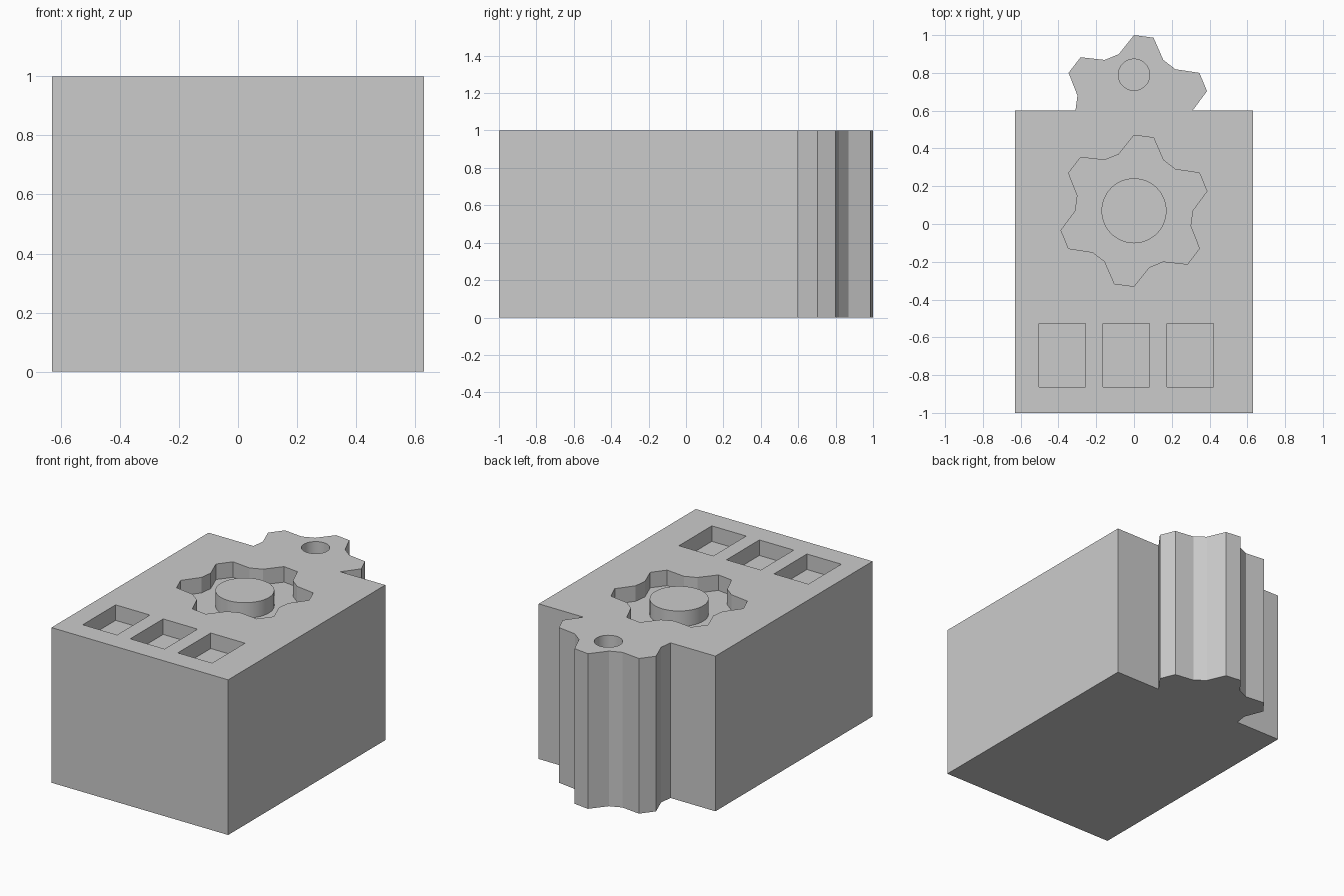
import bpy
import bmesh
from math import radians, sin, cos

cube = bpy.data.objects.get("Cube")
if cube:
    bpy.data.objects.remove(cube, do_unlink=True)

grey = bpy.data.materials.new("plain grey")
grey.use_nodes = True
grey.diffuse_color = (0.6, 0.6, 0.6, 1)
grey.node_tree.nodes["Principled BSDF"].inputs["Base Color"].default_value = (0.6, 0.6, 0.6, 1)

TOP = 1.0
FLOOR = 0.9     # level of the recess floors
ABOVE = 1.1     # cutters poke out past the top


def gear(cy, first=0, last=23):
    """Six-toothed outline, counted clockwise in 15 degree steps from the back."""
    points = []
    for i in range(first, last + 1):
        r = 0.4 if i % 4 < 2 else 0.31
        a = radians(90 - 15 * i)
        points.append((r * cos(a), cy + r * sin(a)))
    return points[::-1]


def circle(cy, r, sides=48):
    steps = [radians(360 * i / sides) for i in range(sides)]
    return [(r * cos(a), cy + r * sin(a)) for a in steps]


def rectangle(x, y, w, d):
    return [(x, y), (x + w, y), (x + w, y + d), (x, y + d)]


def prism(name, outline, z0, z1):
    bm = bmesh.new()
    base = bm.faces.new([bm.verts.new((x, y, z0)) for x, y in outline])
    side = bmesh.ops.extrude_face_region(bm, geom=[base], use_keep_orig=True)
    verts = [g for g in side["geom"] if isinstance(g, bmesh.types.BMVert)]
    bmesh.ops.translate(bm, verts=verts, vec=(0, 0, z1 - z0))
    bmesh.ops.recalc_face_normals(bm, faces=bm.faces)
    mesh = bpy.data.meshes.new(name)
    bm.to_mesh(mesh)
    bm.free()
    mesh.materials.append(grey)
    obj = bpy.data.objects.new(name, mesh)
    bpy.context.collection.objects.link(obj)
    return obj


def carve(target, outline):
    """Sink an outline into the top of the target."""
    cutter = prism("recess_cutter", outline, FLOOR, ABOVE)
    cutter.hide_render = True
    cut = target.modifiers.new("recess", "BOOLEAN")
    cut.operation = "DIFFERENCE"
    cut.solver = "EXACT"
    cut.object = cutter
    bpy.context.view_layer.objects.active = target
    bpy.ops.object.modifier_apply(modifier=cut.name)
    bpy.data.objects.remove(cutter, do_unlink=True)


# Block with half a gear standing out of its back face
half_gear = gear(0.6, -6, 6)
outline = [(-0.63, 0.6), (-0.63, -1), (0.63, -1), (0.63, 0.6)] + half_gear
body = prism("body", outline, 0, TOP)

# Gear recess, back hole and three square pockets
carve(body, gear(0.07))
carve(body, circle(0.79, 0.083))
for i in range(3):
    carve(body, rectangle(-0.503 + 0.339 * i, -0.863, 0.245, 0.335))

# Round boss in the gear recess
boss = prism("round_boss", circle(0.07, 0.172), FLOOR, TOP)

for obj in (body, boss):
    bpy.ops.object.select_all(action="DESELECT")
    obj.select_set(True)
    bpy.context.view_layer.objects.active = obj
    bpy.ops.object.shade_smooth_by_angle(angle=radians(20))
